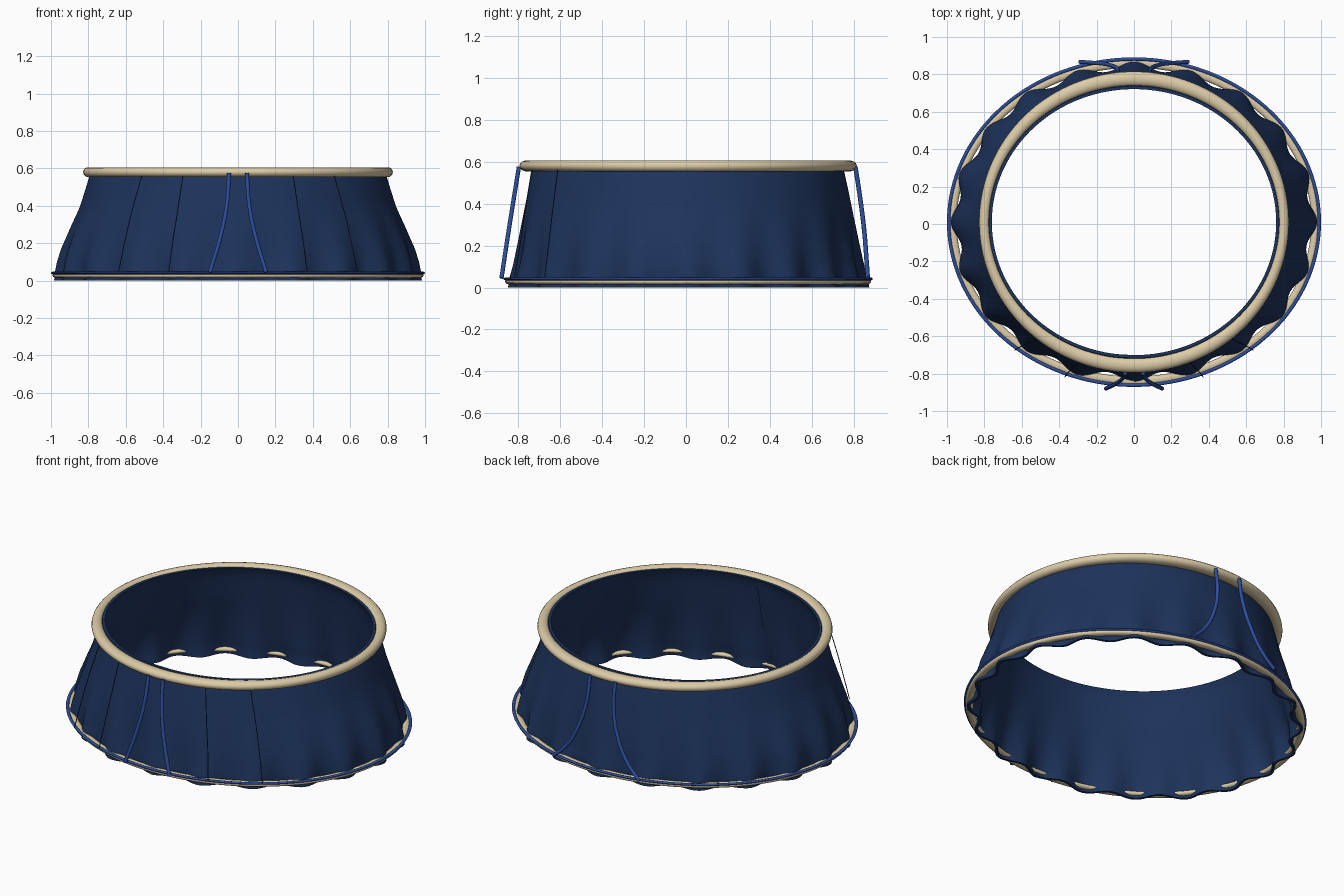
import bpy, bmesh, math
from mathutils import Vector

if "Cube" in bpy.data.objects:
    bpy.data.objects.remove(bpy.data.objects["Cube"])

CY = 0.01          # the oval is set slightly back
WALL = 0.016       # thickness of the doubled cloth


def material(name, rgb):
    m = bpy.data.materials.new(name)
    m.diffuse_color = (*rgb, 1)
    m.use_nodes = True
    m.node_tree.nodes["Principled BSDF"].inputs["Base Color"].default_value = m.diffuse_color
    return m


navy = material("navy cloth", (0.0125, 0.034, 0.108))
blue = material("cord blue", (0.026, 0.076, 0.335))
tan = material("tan binding", (0.72, 0.60, 0.385))


def grid_object(name, rows, mat, close_u, close_v):
    """Skin a grid of points; u runs along a row, v across rows."""
    bm = bmesh.new()
    vs = [[bm.verts.new(p) for p in row] for row in rows]
    nv, nu = len(vs), len(vs[0])
    for j in range(nv if close_v else nv - 1):
        for i in range(nu if close_u else nu - 1):
            a, b = vs[j], vs[(j + 1) % nv]
            k = (i + 1) % nu
            f = bm.faces.new((a[i], a[k], b[k], b[i]))
            f.smooth = True
    me = bpy.data.meshes.new(name)
    bm.to_mesh(me)
    bm.free()
    me.materials.append(mat)
    ob = bpy.data.objects.new(name, me)
    bpy.context.collection.objects.link(ob)
    bpy.ops.object.select_all(action='DESELECT')
    ob.select_set(True)
    bpy.context.view_layer.objects.active = ob
    bpy.ops.object.shade_smooth_by_angle(angle=math.radians(50))
    return ob


def oval_ring(name, rx, ry, wx, wy, z, h, mat, sides=14, n=128):
    """Oval tube; wx and wy are its half widths on the two axes, h its half height."""
    rows = []
    for j in range(sides):
        t = -math.tau * j / sides
        c, s = math.cos(t), math.sin(t)
        rows.append([((rx + wx * c) * math.cos(a), CY + (ry + wy * c) * math.sin(a), z + h * s)
                     for a in (math.tau * i / n for i in range(n))])
    return grid_object(name, rows, mat, True, True)


# Outer cloth profile: height, x radius, y radius
PROFILE = [(0.0, 0.957, 0.836), (0.05, 0.957, 0.833), (0.10, 0.952, 0.823),
           (0.17, 0.935, 0.813), (0.28, 0.893, 0.796), (0.39, 0.846, 0.777),
           (0.48, 0.818, 0.760), (0.55, 0.797, 0.745), (0.575, 0.785, 0.737), (0.597, 0.776, 0.727)]


def cloth_point(a, z, offset=0.0):
    for (z0, x0, y0), (z1, x1, y1) in zip(PROFILE, PROFILE[1:]):
        if z <= z1:
            break
    f = (z - z0) / (z1 - z0)
    rx, ry = x0 + f * (x1 - x0), y0 + f * (y1 - y0)
    # folds are deep at the hem and fade out upwards
    k = max(0.0, 1 - z / 0.56)
    fold = 0.026 * k ** 2.4 * math.cos(20 * a) + 0.003 * k * math.sin(9 * a)
    r = fold + offset
    return Vector(((rx + r) * math.cos(a), CY + (ry + r) * math.sin(a), z))


# Gathered cloth wall, its end tucked under its start at the front seam
N = 300
HEIGHTS = (0.0, 0.025, 0.05, 0.075, 0.10, 0.135, 0.17, 0.22, 0.28,
           0.335, 0.39, 0.44, 0.48, 0.52, 0.55, 0.575, 0.597)
layers = [(z, 0.0) for z in HEIGHTS] + [(z, -WALL) for z in reversed(HEIGHTS)]
rows = []
for z, depth in layers:
    row = []
    for i in range(N + 1):
        t = i / N
        tuck = -0.006 * max(0.0, (t - 0.97) / 0.03) * (1 if z < 0.56 else 0.3)
        row.append(cloth_point(-math.pi / 2 + t * (math.tau + 0.02), z, tuck + depth))
    rows.append(row)
grid_object("cloth_wall", rows, navy, False, True)

# Padded rim, bound hem and the cord lying on the hem
oval_ring("top_rim", 0.800, 0.766, 0.028, 0.039, 0.580, 0.027, tan)
oval_ring("hem_binding", 0.970, 0.849, 0.022, 0.024, 0.029, 0.015, tan)
oval_ring("hem_cord", 0.991, 0.872, 0.009, 0.009, 0.041, 0.007, blue, sides=8)


def cord(name, points, radius, mat):
    cu = bpy.data.curves.new(name, 'CURVE')
    cu.dimensions = '3D'
    cu.bevel_depth = radius
    cu.bevel_resolution = 2
    cu.resolution_u = 6
    cu.use_fill_caps = True
    sp = cu.splines.new('BEZIER')
    sp.bezier_points.add(len(points) - 1)
    for bp, p in zip(sp.bezier_points, points):
        bp.co = p
        bp.handle_left_type = bp.handle_right_type = 'AUTO'
    cu.materials.append(mat)
    ob = bpy.data.objects.new(name, cu)
    bpy.context.collection.objects.link(ob)
    bpy.ops.object.select_all(action='DESELECT')
    ob.select_set(True)
    bpy.context.view_layer.objects.active = ob
    bpy.ops.object.convert(target='MESH')


# Loose cords (thick) and fine cords (thin), hung from the rim to the hem
FRONT = [(0.048, -0.797, 0.575), (0.058, -0.822, 0.42), (0.090, -0.849, 0.25), (0.150, -0.880, 0.045)]
BACK = [(0.085, 0.808, 0.575), (0.090, 0.830, 0.43), (0.130, 0.850, 0.27),
        (0.205, 0.861, 0.13), (0.290, 0.867, 0.045)]
FINE_INNER = [(0.295, -0.735, 0.56), (0.325, -0.768, 0.36), (0.350, -0.792, 0.20), (0.370, -0.818, 0.05)]
FINE_OUTER = [(0.515, -0.612, 0.56), (0.570, -0.637, 0.36), (0.607, -0.656, 0.20), (0.638, -0.674, 0.05)]

for side, s in (("right", 1), ("left", -1)):
    for name, path, radius, mat in (("front_cord", FRONT, 0.011, blue), ("back_cord", BACK, 0.011, blue),
                                    ("inner_fine_cord", FINE_INNER, 0.0025, navy),
                                    ("outer_fine_cord", FINE_OUTER, 0.0025, navy)):
        cord(f"{name}_{side}", [(s * x, y, z) for x, y, z in path], radius, mat)
